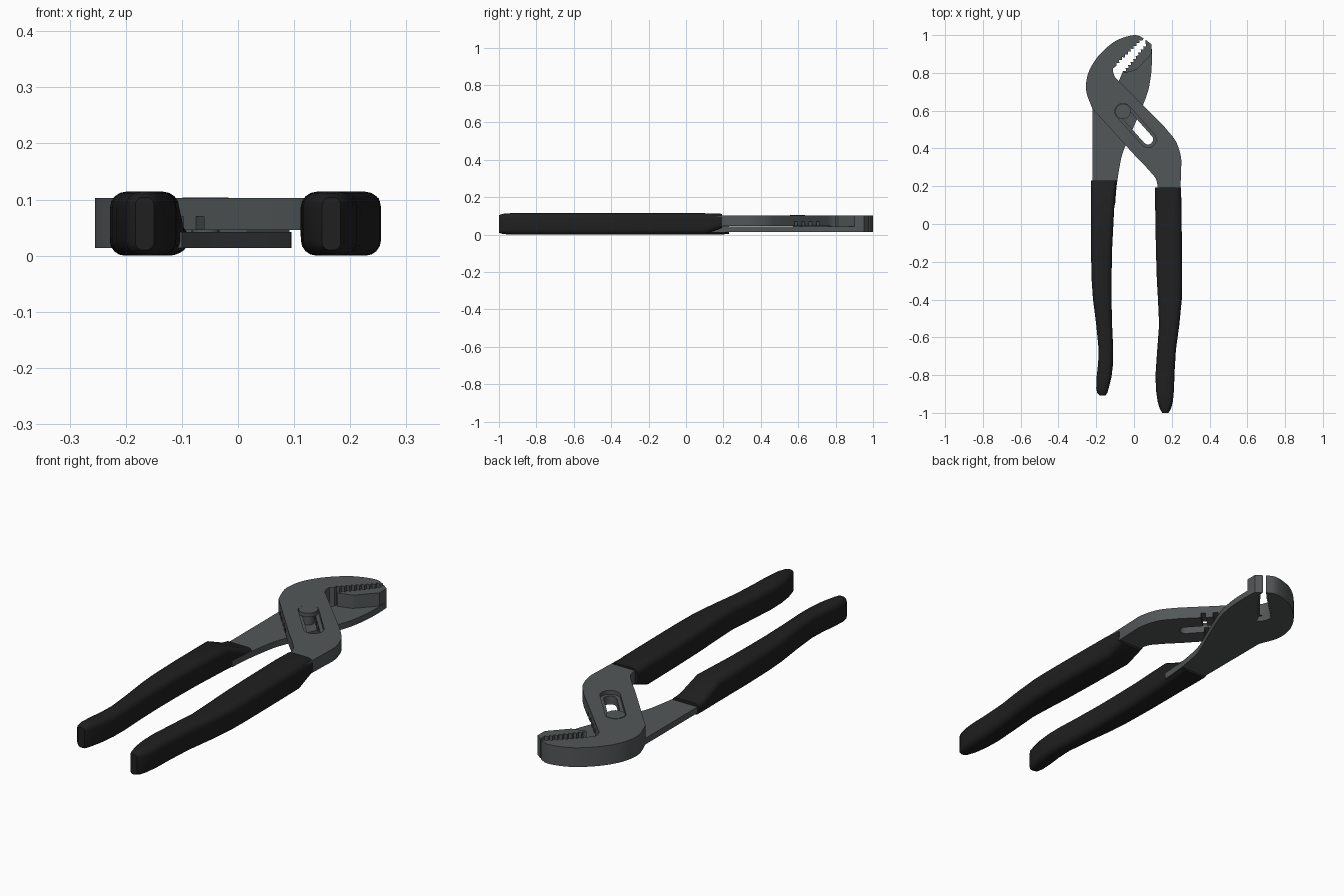
import bpy, bmesh, math
from mathutils import Vector

if "Cube" in bpy.data.objects:
    bpy.data.objects.remove(bpy.data.objects["Cube"])


def material(name, col):
    m = bpy.data.materials.new(name)
    m.diffuse_color = (*col, 1)
    m.use_nodes = True
    m.node_tree.nodes["Principled BSDF"].inputs["Base Color"].default_value = m.diffuse_color
    return m


METAL = material("grey steel", (0.085, 0.095, 0.097))
RUBBER = material("black rubber", (0.014, 0.014, 0.014))


def finish(name, bm, mat):
    bmesh.ops.recalc_face_normals(bm, faces=bm.faces[:])
    me = bpy.data.meshes.new(name)
    bm.to_mesh(me)
    bm.free()
    ob = bpy.data.objects.new(name, me)
    bpy.context.collection.objects.link(ob)
    me.materials.append(mat)
    return ob


def smooth(ob, angle=35):
    bpy.ops.object.select_all(action='DESELECT')
    ob.select_set(True)
    bpy.context.view_layer.objects.active = ob
    bpy.ops.object.shade_smooth_by_angle(angle=math.radians(angle))


def prism(name, pts, z0, z1, mat=METAL):
    bm = bmesh.new()
    f = bm.faces.new([bm.verts.new((x, y, z0)) for x, y in pts])
    ext = bmesh.ops.extrude_face_region(bm, geom=[f])
    bmesh.ops.translate(bm, vec=(0, 0, z1 - z0),
                        verts=[v for v in ext["geom"] if isinstance(v, bmesh.types.BMVert)])
    return finish(name, bm, mat)


def spline(pts, n=4):
    """Catmull-Rom curve through the points."""
    p = [Vector(q) for q in pts]
    p = [2 * p[0] - p[1]] + p + [2 * p[-1] - p[-2]]
    out = []
    for a, b, c, d in zip(p, p[1:], p[2:], p[3:]):
        for i in range(n):
            t = i / n
            out.append(0.5 * (2 * b + (c - a) * t + (2 * a - 5 * b + 4 * c - d) * t ** 2
                              + (3 * b - a - 3 * c + d) * t ** 3))
    return [tuple(v) for v in out] + [tuple(p[-2])]


def teeth(a, b, n, depth):
    """Saw edge from a to b, notched to the left by depth."""
    a, b = Vector(a), Vector(b)
    d = b - a
    side = Vector((-d.y, d.x)).normalized() * depth
    out = []
    for i in range(n):
        out += [tuple(a + d * i / n), tuple(a + d * (i + 0.5) / n + side)]
    return out + [tuple(b)]


def capsule(a, b, r, n=10):
    a, b = Vector(a), Vector(b)
    ang = math.atan2(b.y - a.y, b.x - a.x)
    out = []
    for c, s in ((b, ang - math.pi / 2), (a, ang + math.pi / 2)):
        out += [(c.x + r * math.cos(s + math.pi * i / n), c.y + r * math.sin(s + math.pi * i / n))
                for i in range(n + 1)]
    return out


def cut(ob, cutter):
    cutter.hide_render = True
    m = ob.modifiers.new("cut", 'BOOLEAN')
    m.operation, m.solver, m.object = 'DIFFERENCE', 'EXACT', cutter
    bpy.context.view_layer.objects.active = ob
    bpy.ops.object.modifier_apply(modifier=m.name)
    bpy.data.objects.remove(cutter)


BOTTOM, SPLIT, TOP = 0.014, 0.046, 0.103
PIVOT, SLOT_END = (-0.058, 0.596), (0.074, 0.448)

# Upper arm: hooked jaw, slotted neck and right handle
hook = spline([(-0.22, 0.61), (-0.249, 0.686), (-0.254, 0.74), (-0.238, 0.81), (-0.19, 0.888),
               (-0.116, 0.957), (-0.053, 0.988), (0.01, 1.0), (0.052, 0.983)])
upper_teeth = teeth((0.044, 0.972), (-0.093, 0.837), 9, -0.012)
throat = [(-0.11, 0.825), (-0.111, 0.805), (-0.1, 0.775)]
neck = spline([(0.164, 0.511), (0.222, 0.437), (0.249, 0.352), (0.249, 0.28), (0.243, 0.1)])
inner = spline([(0.125, 0.1), (0.122, 0.22), (0.085, 0.278), (0.01, 0.357)])
upper_arm = prism("upper_arm", hook + upper_teeth + throat + [(-0.08, 0.757)] + neck + inner,
                  SPLIT, TOP)
cut(upper_arm, prism("recess_cutter", capsule(PIVOT, SLOT_END, 0.043), 0.085, 0.2))
cut(upper_arm, prism("slot_cutter", capsule(PIVOT, SLOT_END, 0.027), -0.1, 0.2))

# Adjustment grooves across the underside of the neck
along, across = Vector((0.68, -0.73)), Vector((0.73, 0.68))
for i in range(4):
    c = Vector((0.085, 0.585)) - along * 0.055 * i
    q = [c + along * s * 0.011 + across * t for s, t in ((-1, -0.3), (1, -0.3), (1, 0.1), (-1, 0.1))]
    cut(upper_arm, prism("groove_cutter", [tuple(v) for v in q], 0.03, 0.07))
smooth(upper_arm)

# Full-depth part of the hooked jaw
smooth(prism("hooked_jaw_base", hook + upper_teeth + throat, BOTTOM, SPLIT))

# Lower arm: flat plate from the left handle to the straight jaw
lower_teeth = teeth((-0.058, 0.81), (0.062, 0.955), 9, -0.012)
edge = spline([(0.092, 0.952), (0.095, 0.9), (0.093, 0.82), (0.085, 0.755), (0.069, 0.686),
               (0.02, 0.564), (-0.053, 0.395), (-0.075, 0.31), (-0.092, 0.2), (-0.1, 0.1)])
smooth(prism("lower_arm", [(-0.22, 0.1), (-0.22, 0.61), (-0.1, 0.775), (-0.08, 0.757)]
             + lower_teeth + [(0.062, 0.975)] + edge, BOTTOM, 0.042))
prism("straight_jaw", lower_teeth + [(0.062, 0.975), (0.092, 0.952), (0.092, 0.9),
                                     (0.015, 0.817), (-0.05, 0.798)], 0.04, TOP)

# Pivot pin and its button head
smooth(prism("pivot_pin", capsule(PIVOT, (PIVOT[0] + 1e-4, PIVOT[1]), 0.025), 0.03, 0.09))
smooth(prism("pivot_head", capsule(PIVOT, (PIVOT[0] + 1e-4, PIVOT[1]), 0.041), 0.086, 0.104))


# Handle grips: lofted rounded rectangles
def grip(name, stations):
    bm = bmesh.new()
    rings = []
    for y, x0, x1, z0, z1 in stations:
        r = min(0.028, 0.4 * (x1 - x0), 0.4 * (z1 - z0))
        ring = []
        for k, (cx, cz) in enumerate(((x1 - r, z1 - r), (x0 + r, z1 - r),
                                      (x0 + r, z0 + r), (x1 - r, z0 + r))):
            for i in range(5):
                a = math.pi / 2 * (k + i / 4)
                ring.append(bm.verts.new((cx + r * math.cos(a), y, cz + r * math.sin(a))))
        rings.append(ring)
    n = len(rings[0])
    for a, b in zip(rings, rings[1:]):
        for i in range(n):
            bm.faces.new((a[i], a[(i + 1) % n], b[(i + 1) % n], b[i]))
    bm.faces.new(rings[0])
    bm.faces.new(rings[-1])
    smooth(finish(name, bm, RUBBER))


H = 0.114
grip("left_grip", [
    (0.23, -0.228, -0.09, 0.004, 0.055), (0.19, -0.228, -0.095, 0, 0.065),
    (0.08, -0.228, -0.105, 0, H), (-0.135, -0.228, -0.116, 0, H), (-0.3, -0.224, -0.119, 0, H),
    (-0.4, -0.217, -0.119, 0, H), (-0.533, -0.2, -0.116, 0, H), (-0.665, -0.187, -0.11, 0, H),
    (-0.74, -0.19, -0.111, 0, H), (-0.81, -0.198, -0.119, 0, H), (-0.87, -0.2, -0.134, 0, H),
    (-0.895, -0.195, -0.142, 0.003, 0.111), (-0.907, -0.183, -0.15, 0.01, 0.104)])
grip("right_grip", [
    (0.193, 0.111, 0.249, 0.035, H - 0.003), (0.1, 0.112, 0.251, 0, H),
    (-0.135, 0.116, 0.254, 0, H), (-0.3, 0.121, 0.255, 0, H), (-0.4, 0.127, 0.253, 0, H),
    (-0.533, 0.133, 0.24, 0, H), (-0.665, 0.123, 0.222, 0, H), (-0.797, 0.114, 0.214, 0, H),
    (-0.877, 0.116, 0.212, 0, H), (-0.94, 0.125, 0.206, 0, H),
    (-0.98, 0.137, 0.195, 0.003, 0.111), (-1.0, 0.15, 0.183, 0.01, 0.104)])
